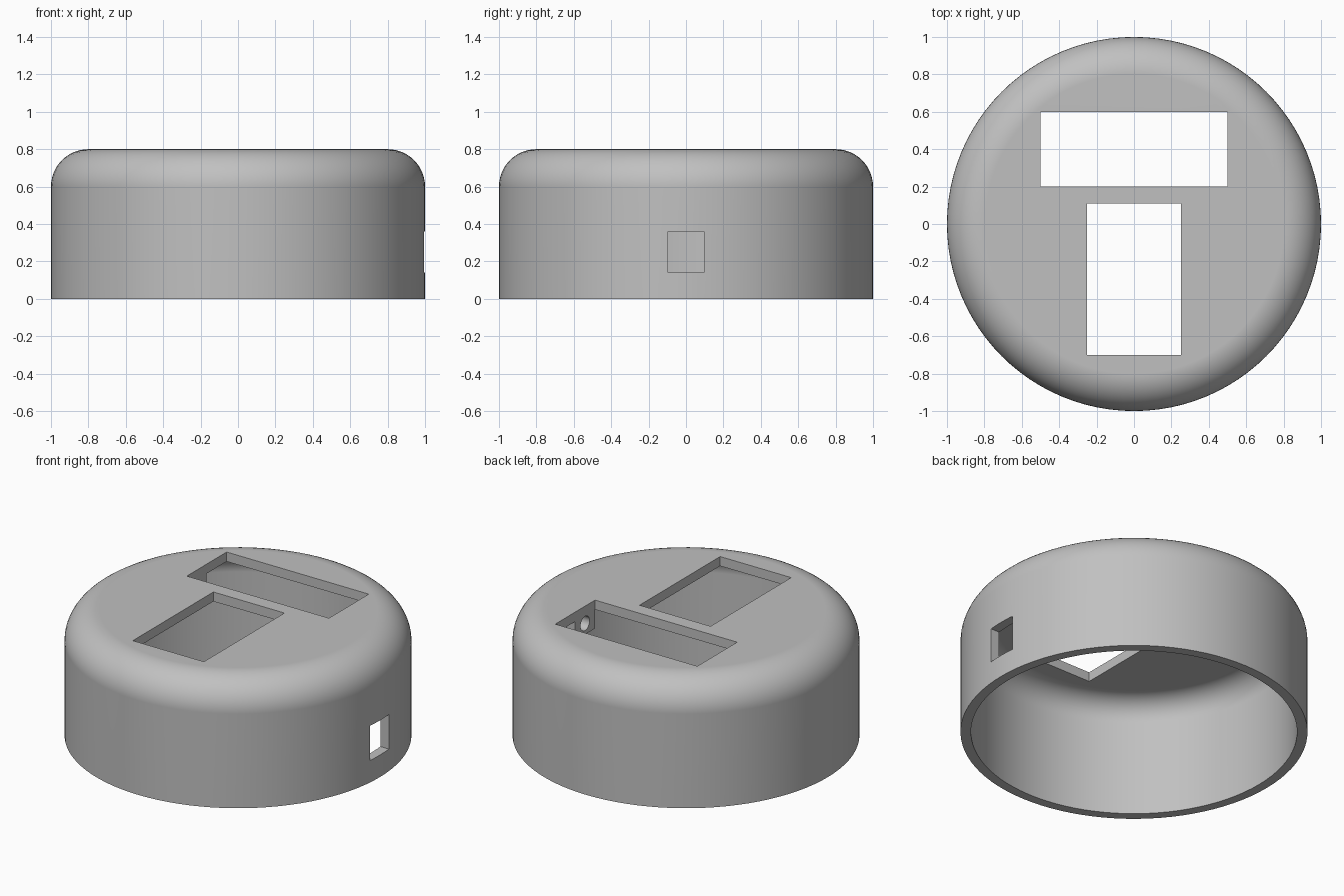
import bpy, bmesh
from math import pi, sin, cos, radians
from mathutils import Matrix, Vector

if "Cube" in bpy.data.objects:
    bpy.data.objects.remove(bpy.data.objects["Cube"], do_unlink=True)

RADIUS, HEIGHT, FILLET, WALL = 1.0, 0.8, 0.2, 0.06

grey = bpy.data.materials.new("plain grey")
grey.use_nodes = True
grey.diffuse_color = (0.53, 0.53, 0.53, 1)
grey.node_tree.nodes["Principled BSDF"].inputs["Base Color"].default_value = grey.diffuse_color


def make_object(name, bm):
    bmesh.ops.recalc_face_normals(bm, faces=bm.faces)
    mesh = bpy.data.meshes.new(name)
    bm.to_mesh(mesh)
    bm.free()
    mesh.materials.append(grey)
    ob = bpy.data.objects.new(name, mesh)
    bpy.context.collection.objects.link(ob)
    return ob


def box(name, x, y, z):
    """Box from (low, high) ranges on each axis."""
    bm = bmesh.new()
    bmesh.ops.create_cube(bm, size=1)
    for v in bm.verts:
        v.co = [r[0] if c < 0 else r[1] for c, r in zip(v.co, (x, y, z))]
    return make_object(name, bm)


def select(ob):
    bpy.ops.object.select_all(action='DESELECT')
    ob.select_set(True)
    bpy.context.view_layer.objects.active = ob


def cut(ob, cutter):
    mod = ob.modifiers.new("cut", 'BOOLEAN')
    mod.operation, mod.solver, mod.object = 'DIFFERENCE', 'EXACT', cutter
    select(ob)
    bpy.ops.object.modifier_apply(modifier=mod.name)
    bpy.data.objects.remove(cutter, do_unlink=True)


def arc(radius, steps=12):
    """Rounded top corner, from the side wall up to the flat top."""
    centre_r, centre_z = RADIUS - FILLET, HEIGHT - FILLET
    angles = [i * pi / 2 / steps for i in range(steps + 1)]
    return [(centre_r + radius * cos(a), centre_z + radius * sin(a)) for a in angles]


# Hollow round shell: one wall profile turned around the z axis
outer = [(RADIUS, 0)] + arc(FILLET) + [(0, HEIGHT)]
inner = [(0, HEIGHT - WALL)] + arc(FILLET - WALL)[::-1] + [(RADIUS - WALL, 0)]
bm = bmesh.new()
points = [bm.verts.new((r, 0, z)) for r, z in outer + inner]
edges = [bm.edges.new((a, b)) for a, b in zip(points, points[1:] + points[:1])]
axis_edge = next(e for e in edges if all(v.co.x == 0 for v in e.verts))
edges.remove(axis_edge)
bm.edges.remove(axis_edge)
bmesh.ops.spin(bm, geom=points + edges, cent=(0, 0, 0), axis=(0, 0, 1),
               angle=2 * pi, steps=96, use_merge=True)
bmesh.ops.remove_doubles(bm, verts=bm.verts, dist=0.0001)
bmesh.ops.dissolve_limit(bm, angle_limit=radians(0.5), verts=bm.verts,
                         edges=[e for e in bm.edges if all(
                             v.co.xy.length < RADIUS - FILLET + 0.01 for v in e.verts)])
shell = make_object("shell", bm)

# Wide and tall openings in the top, and the side port
cut(shell, box("wide_opening", (-0.5, 0.5), (0.2, 0.6), (0.65, 0.9)))
cut(shell, box("tall_opening", (-0.25, 0.25), (-0.7, 0.11), (0.65, 0.9)))
cut(shell, box("side_port", (0.8, 1.1), (-0.095, 0.095), (0.14, 0.36)))

# Drilled mounting tabs below both ends of the wide opening
for side, name in ((1, "left_mounting_tab"), (-1, "right_mounting_tab")):
    tab = box(name, sorted((side * 0.5, side * 0.56)), (0.2, 0.4), (0.62, HEIGHT - WALL))
    bm = bmesh.new()
    bmesh.ops.create_cone(bm, cap_ends=True, segments=24, radius1=0.045, radius2=0.045, depth=0.3,
                          matrix=Matrix.Translation((side * 0.53, 0.3, 0.69))
                          @ Matrix.Rotation(pi / 2, 4, 'Y'))
    cut(tab, make_object("screw_hole", bm))
    select(tab)
    bpy.ops.object.shade_smooth_by_angle(angle=radians(30))

# Smooth curved walls, crisp cut edges, flat top
select(shell)
bpy.ops.object.shade_smooth_by_angle(angle=radians(30))
weighted = shell.modifiers.new("flat_top_normals", 'WEIGHTED_NORMAL')
weighted.keep_sharp = True
